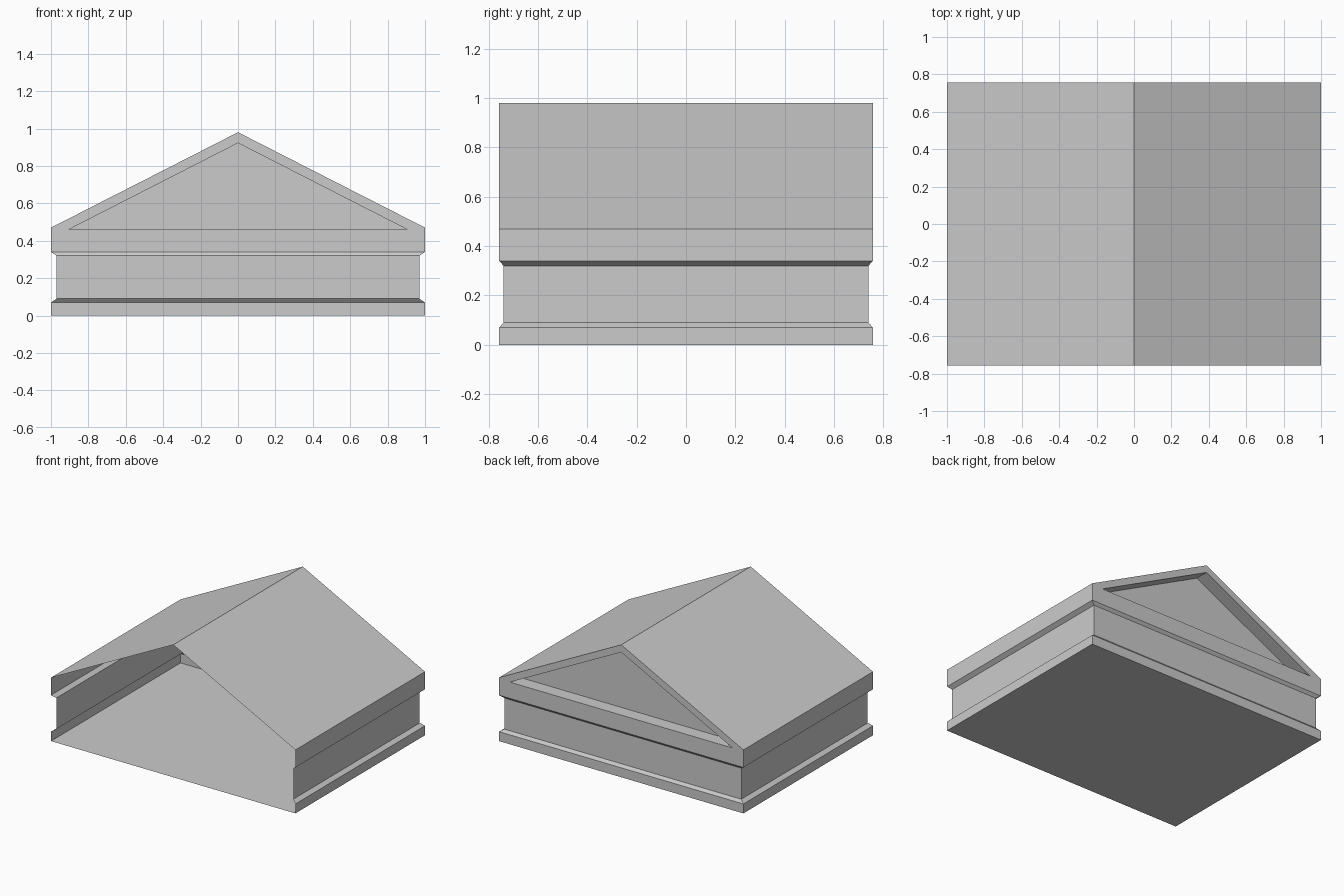
import bpy
import bmesh

if "Cube" in bpy.data.objects:
    bpy.data.objects.remove(bpy.data.objects["Cube"])

HY = 0.757        # half depth
EAVE, RIDGE = 0.47, 0.98
RECESS = 0.1      # depth of the gable panel


def build(name, polys):
    """Make one object from a list of outward-wound polygons."""
    bm = bmesh.new()
    for poly in polys:
        bm.faces.new([bm.verts.new(p) for p in poly])
    bmesh.ops.remove_doubles(bm, verts=bm.verts, dist=1e-5)
    mesh = bpy.data.meshes.new(name)
    bm.to_mesh(mesh)
    bm.free()
    obj = bpy.data.objects.new(name, mesh)
    bpy.context.collection.objects.link(obj)
    return obj


def ring(inset, z):
    x, y = 1 - inset[0], HY - inset[1]
    return [(x, -y, z), (x, y, z), (-x, y, z), (-x, -y, z)]


def back(points, y=HY):
    return [(x, y, z) for x, z in points]


def mirrored(poly):
    return [(-x, y, z) for x, y, z in reversed(poly)]


# Moulded walls: right, back and left sides, front left open
flush, sunk = (0, 0), (0.03, 0.018)
rings = [ring(i, z) for i, z in [(flush, 0), (flush, 0.07), (sunk, 0.09),
                                 (sunk, 0.32), (flush, 0.34), (flush, EAVE)]]
walls = []
for k, (a, b) in enumerate(zip(rings, rings[1:])):
    for i in range(3):
        if k == 4 and i == 1:
            continue  # the gable frame fills the top of the back
        walls.append([a[i], a[i + 1], b[i + 1], b[i]])
build("walls", walls)

# Floor
build("floor", [rings[0][::-1]])

# Two roof slopes
slope = [(1, -HY, EAVE), (1, HY, EAVE), (0, HY, RIDGE), (0, -HY, RIDGE)]
build("roof", [slope, mirrored(slope)])

# Gable frame on the back
tri = [(-0.91, 0.46), (0, 0.925), (0.91, 0.46)]
sill = back([(-1, 0.34), tri[0], tri[2], (1, 0.34)])
rake = back([(1, 0.34), tri[2], tri[1], (0, RIDGE), (1, EAVE)])
build("gable_frame", [sill, rake, mirrored(rake)])

# Recessed gable panel with its reveals
outer, inner = back(tri), back(tri, HY - RECESS)
panel = [inner]
for i in range(3):
    j = (i + 1) % 3
    panel.append([outer[i], outer[j], inner[j], inner[i]])
build("gable_panel", panel)
